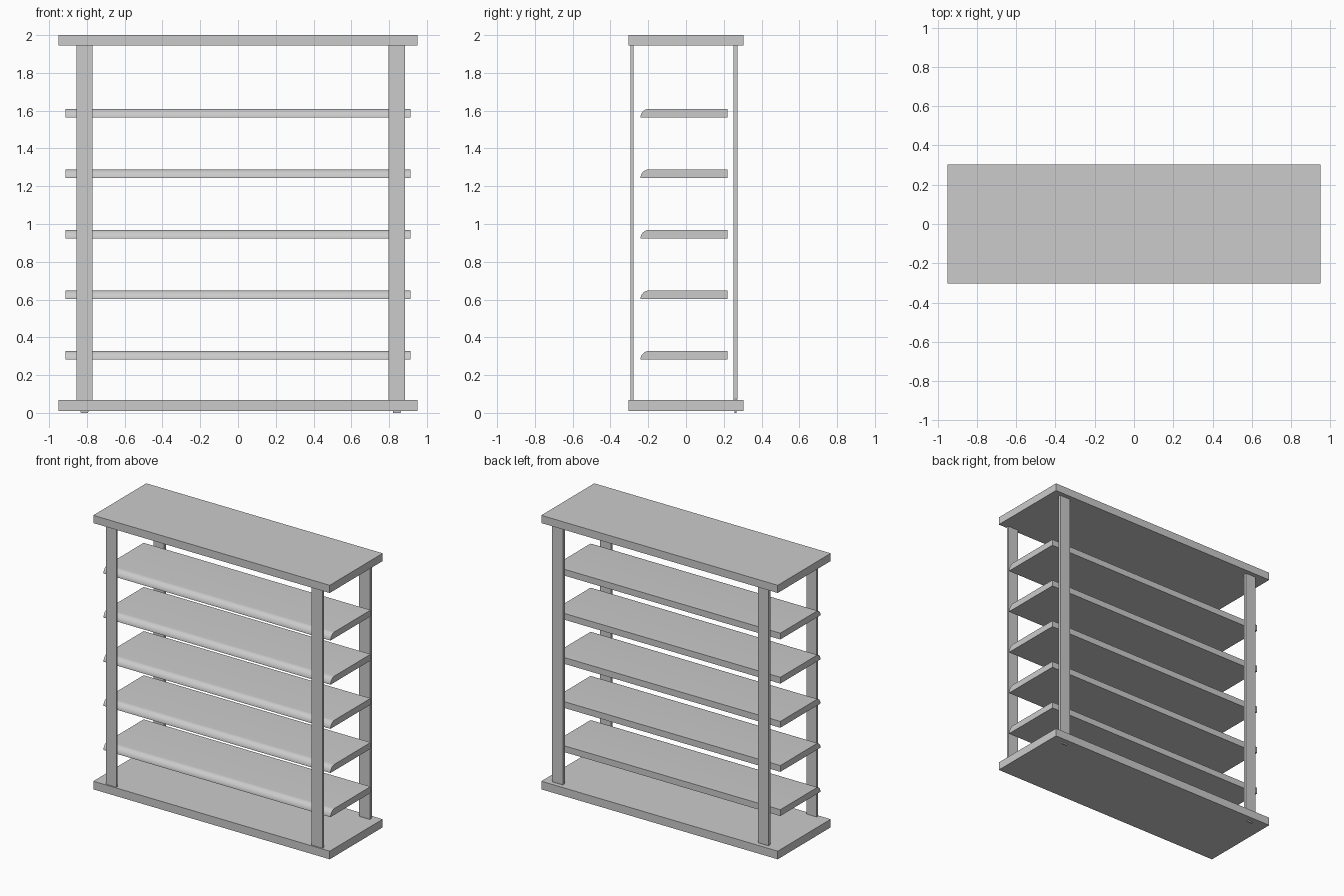
import bpy
import bmesh
import math

cube = bpy.data.objects.get("Cube")
if cube:
    bpy.data.objects.remove(cube, do_unlink=True)

grey = bpy.data.materials.new("plain grey")
grey.use_nodes = True
GREY = (0.6, 0.6, 0.6, 1)
grey.diffuse_color = GREY
grey.node_tree.nodes["Principled BSDF"].inputs["Base Color"].default_value = GREY


def finish(name, bm):
    bmesh.ops.recalc_face_normals(bm, faces=bm.faces)
    mesh = bpy.data.meshes.new(name)
    bm.to_mesh(mesh)
    bm.free()
    mesh.materials.append(grey)
    obj = bpy.data.objects.new(name, mesh)
    bpy.context.collection.objects.link(obj)
    return obj


def box(name, x, y, z, foot=1.0):
    """Box between the given ranges; foot scales the bottom end."""
    bm = bmesh.new()
    bmesh.ops.create_cube(bm, size=1)
    for v in bm.verts:
        scale = foot if v.co.z < 0 else 1
        px, py = v.co.x * scale, v.co.y * scale
        v.co = (sum(x) / 2 + px * (x[1] - x[0]),
                sum(y) / 2 + py * (y[1] - y[0]),
                z[0] if v.co.z < 0 else z[1])
    return finish(name, bm)


def shelf(name, bottom):
    """Board with a quarter-round upper front edge, extruded along x."""
    front, back, thick, half = -0.241, 0.22, 0.046, 0.912
    steps = 10
    profile = [(back, bottom), (back, bottom + thick)]
    for i in range(steps + 1):
        a = math.pi / 2 * i / steps
        profile.append((front + thick * (1 - math.sin(a)),
                        bottom + thick * math.cos(a)))
    profile = profile[:2] + sorted(profile[2:], key=lambda p: -p[1])
    bm = bmesh.new()
    face = bm.faces.new([bm.verts.new((-half, y, z)) for y, z in profile])
    ext = bmesh.ops.extrude_face_region(bm, geom=[face])
    verts = [g for g in ext["geom"] if isinstance(g, bmesh.types.BMVert)]
    bmesh.ops.translate(bm, verts=verts, vec=(2 * half, 0, 0))
    obj = finish(name, bm)
    bpy.ops.object.select_all(action="DESELECT")
    obj.select_set(True)
    bpy.context.view_layer.objects.active = obj
    bpy.ops.object.shade_smooth_by_angle(angle=math.radians(30))


# Top and base boards
for name, z in (("top_board", (1.944, 2.0)), ("base_board", (0.01, 0.069))):
    box(name, (-0.95, 0.95), (-0.304, 0.304), z)

# Flat upright posts; the rear pair end in small tapered feet under the base
for side, x in (("right", (-0.855, -0.771)), ("left", (0.798, 0.885))):
    box("front_post_" + side, x, (-0.294, -0.279), (0.06, 1.95))
    box("rear_post_" + side, x, (0.251, 0.272), (0.08, 1.95))
    box("rear_foot_" + side, x, (0.251, 0.272), (0.0, 0.08), foot=0.45)

# Five evenly spaced shelves
for i in range(5):
    shelf(f"shelf_{i + 1}", 0.282 + 0.3205 * i)
